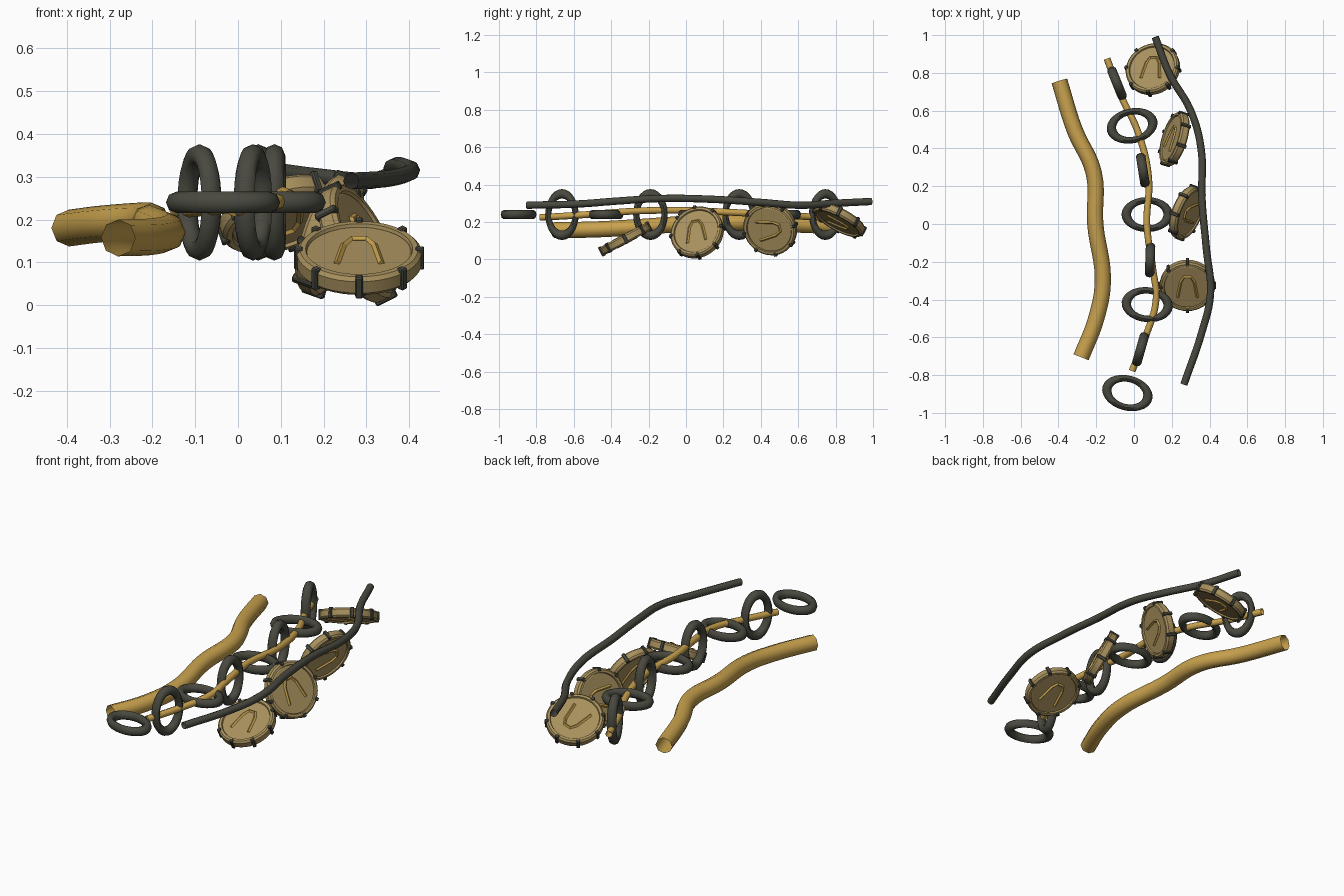
import bpy, bmesh, math
from mathutils import Vector, Matrix

if "Cube" in bpy.data.objects:
    bpy.data.objects.remove(bpy.data.objects["Cube"])


def material(name, rgb):
    m = bpy.data.materials.new(name)
    m.diffuse_color = (*rgb, 1)
    m.use_nodes = True
    m.node_tree.nodes["Principled BSDF"].inputs["Base Color"].default_value = m.diffuse_color
    return m


GOLD = material("warm gold", (0.58, 0.36, 0.075))
BRASS = material("aged brass", (0.39, 0.28, 0.11))
IRON = material("dark iron", (0.066, 0.066, 0.051))


def link(name, data, matrix=Matrix()):
    ob = bpy.data.objects.new(name, data)
    ob.matrix_world = matrix
    bpy.context.collection.objects.link(ob)
    return ob


def curve_data(name, splines, radius, mat, smooth=True, sides=2, caps=False):
    """Round-section tubes following point lists."""
    cu = bpy.data.curves.new(name, 'CURVE')
    cu.dimensions = '3D'
    cu.bevel_depth = radius
    cu.bevel_resolution = sides
    cu.resolution_u = 6
    cu.use_fill_caps = caps
    cu.materials.append(mat)
    for pts in splines:
        s = cu.splines.new('BEZIER' if smooth else 'POLY')
        target = s.bezier_points if smooth else s.points
        target.add(len(pts) - 1)
        for p, co in zip(target, pts):
            if smooth:
                p.co = co
                p.handle_left_type = p.handle_right_type = 'AUTO'
            else:
                p.co = (*co, 1)
        s.use_smooth = smooth
    return cu


def mesh_data(name, bm, mat, angle=None):
    bmesh.ops.recalc_face_normals(bm, faces=bm.faces)
    if angle:
        for f in bm.faces:
            f.smooth = True
        for e in bm.edges:
            if len(e.link_faces) == 2 and e.calc_face_angle(0) > angle:
                e.smooth = False
    me = bpy.data.meshes.new(name)
    bm.to_mesh(me)
    bm.free()
    me.materials.append(mat)
    return me


def lathe(profile, steps, closed, sy=1.0):
    """Spin an (r, z) profile around z."""
    bm = bmesh.new()
    rows = []
    for i in range(steps):
        a = math.tau * i / steps
        rows.append([bm.verts.new((r * math.cos(a), sy * r * math.sin(a), z))
                     for r, z in profile])
    n = len(profile)
    for i in range(steps):
        a, b = rows[i], rows[(i + 1) % steps]
        for j in range(n if closed else n - 1):
            k = (j + 1) % n
            bm.faces.new((a[j], b[j], b[k], a[k]))
    if not closed:
        bm.faces.new([r[0] for r in rows])
        bm.faces.new([r[-1] for r in rows])
    return bm


# Three flowing cords
link("thick_cord", curve_data("thick_cord", [[
    (-0.395, 0.757, 0.18), (-0.315, 0.5, 0.19), (-0.213, 0.27, 0.197),
    (-0.205, 0.0, 0.19), (-0.165, -0.3, 0.17), (-0.2, -0.5, 0.16),
    (-0.28, -0.705, 0.157)]], 0.043, GOLD))
link("thin_cord", curve_data("thin_cord", [[
    (-0.143, 0.875, 0.22), (-0.065, 0.67, 0.228), (0.02, 0.49, 0.238),
    (0.078, 0.24, 0.252), (0.068, 0.0, 0.262), (0.1, -0.24, 0.26),
    (0.117, -0.4, 0.25), (0.06, -0.6, 0.235), (-0.01, -0.778, 0.225)]],
    0.018, GOLD))
link("dark_cord", curve_data("dark_cord", [[
    (0.112, 0.99, 0.31), (0.19, 0.79, 0.3), (0.3, 0.6, 0.29),
    (0.355, 0.4, 0.305), (0.36, 0.13, 0.322), (0.383, -0.13, 0.326),
    (0.405, -0.37, 0.312), (0.36, -0.57, 0.297), (0.264, -0.85, 0.29)]],
    0.0195, IRON))

# Chain of oval links, alternately upright and flat
circle = [(0.111 + 0.025 * math.cos(math.tau * i / 8),
           0.025 * math.sin(math.tau * i / 8)) for i in range(8)]
ring = mesh_data("chain_link", lathe(circle, 28, True, 0.68), IRON, 1.0)
chain = [(-0.09, 0.745, 22), (-0.01, 0.52, 12), (0.047, 0.285, 9),
         (0.07, 0.05, 0), (0.085, -0.19, -2), (0.07, -0.427, -6),
         (0.035, -0.663, -16), (-0.035, -0.895, -15)]
for i, (x, y, yaw) in enumerate(chain):
    mat = Matrix.Translation((x, y, 0.24)) @ Matrix.Rotation(math.radians(yaw), 4, 'Z')
    if i % 2 == 0:
        mat = mat @ Matrix.Rotation(math.pi / 2, 4, 'Y')
    link(f"chain_link_{i + 1}", ring, mat)

# Medallion disc with a raised, bevelled rim
half = [(0.119, 0.018), (0.122, 0.016), (0.125, 0.024), (0.138, 0.024), (0.146, 0.015)]
disc = mesh_data("medallion_disc",
                 lathe(half + [(r, -z) for r, z in reversed(half)], 40, False), BRASS, 0.5)

# Dark clamps around the rim
bm = bmesh.new()
for i in range(8):
    m = (Matrix.Rotation(math.tau * i / 8, 4, 'Z') @ Matrix.Translation((0.142, 0, 0))
         @ Matrix.Diagonal((0.02, 0.018, 0.055, 1)))
    bmesh.ops.create_cube(bm, size=1, matrix=m)
bmesh.ops.bevel(bm, geom=bm.edges[:], offset=0.003, segments=1, affect='EDGES')
clamps = mesh_data("rim_clamps", bm, IRON)

# Plain raised arch ornament on both faces
arch = [(-0.052, -0.062), (-0.036, 0.03), (-0.018, 0.06),
        (0.018, 0.06), (0.036, 0.03), (0.052, -0.062)]
ornament = curve_data("arch_ornament", [[(x, y, z) for x, y in arch] for z in (0.019, -0.019)],
                      0.0075, GOLD, smooth=False, sides=0, caps=True)

# Medallions: centre, facing direction, ornament up direction
medallions = [((0.10, 0.82, 0.212), (-0.28, 0.45, 0.85), (0, 1, 0)),
              ((0.214, 0.45, 0.165), (0.90, -0.28, -0.32), (0, 1, 0.25)),
              ((0.28, 0.06, 0.144), (0.85, -0.33, 0.42), (0, -0.2, 1)),
              ((0.283, -0.325, 0.11), (0, -0.47, 0.88), (0, 1, 0))]
for i, (pos, n, up) in enumerate(medallions):
    z = Vector(n).normalized()
    y = Vector(up)
    y = (y - z * y.dot(z)).normalized()
    mat = Matrix.Translation(pos) @ Matrix((y.cross(z), y, z)).transposed().to_4x4()
    for part in (disc, clamps, ornament):
        link(f"{part.name}_{i + 1}", part, mat)
